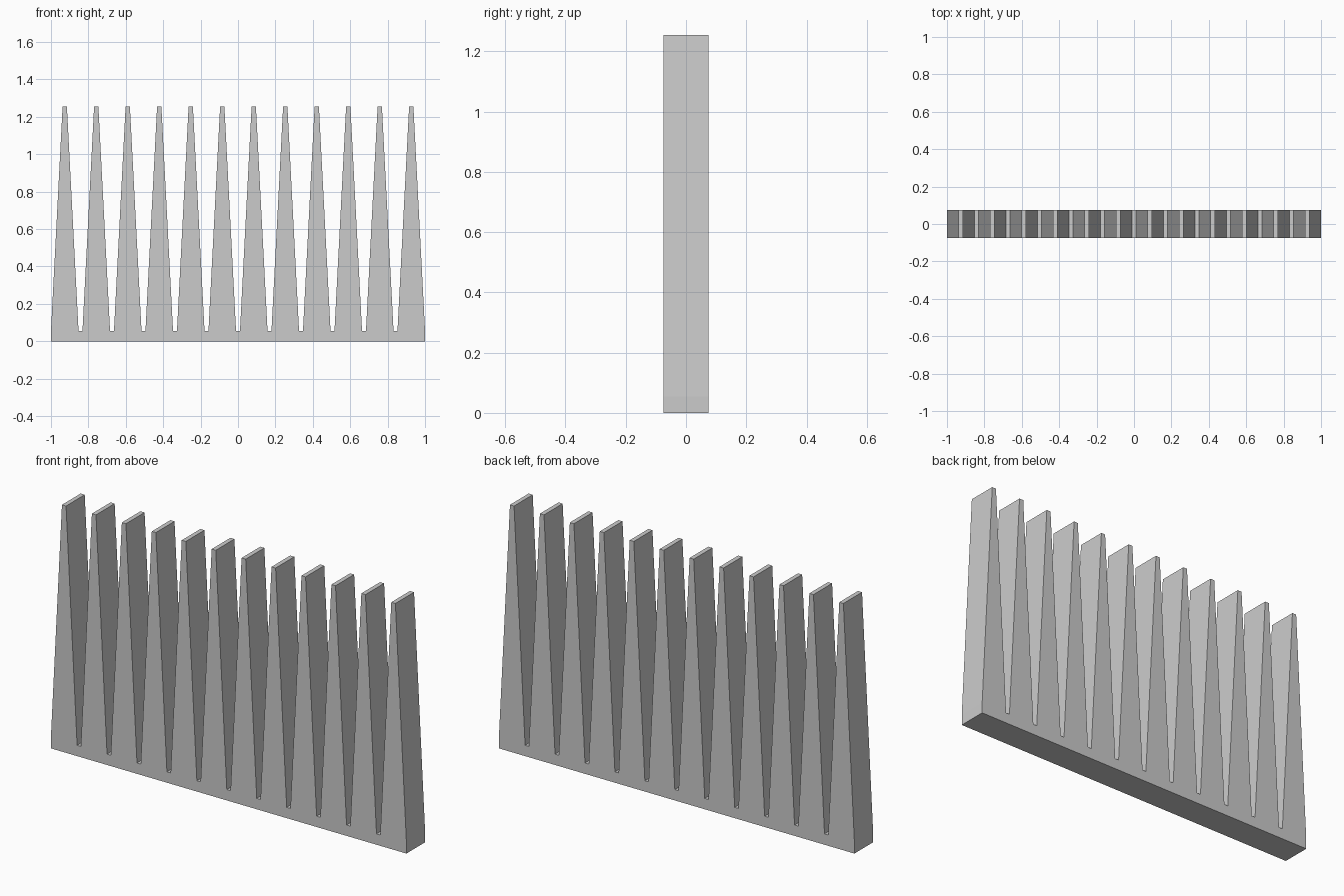
import bpy, bmesh
from mathutils import Vector

if "Cube" in bpy.data.objects:
    bpy.data.objects.remove(bpy.data.objects["Cube"])

TEETH = 12
PITCH = 2 / (TEETH - 1 + 0.875)      # spacing of tooth centres
HALF_DEPTH = 0.075
BASE_Z, TIP_Z = 0.055, 1.255
FIRST = -PITCH * (TEETH - 1) / 2
HALF_ROOT = 1 + FIRST                # outer teeth end flush with the base
HALF_TIP = 0.0115

# Comb outline: base strip, then tapered flat-tipped teeth from left to right
outline = [(1, 0), (-1, 0)]
for i in range(TEETH):
    c = FIRST + i * PITCH
    outline += [(c - HALF_ROOT, BASE_Z), (c - HALF_TIP, TIP_Z),
                (c + HALF_TIP, TIP_Z), (c + HALF_ROOT, BASE_Z)]

# Extrude the outline through the depth
bm = bmesh.new()
face = bm.faces.new([bm.verts.new((x, -HALF_DEPTH, z)) for x, z in outline])
result = bmesh.ops.extrude_face_region(bm, geom=[face], use_keep_orig=True)
moved = [g for g in result["geom"] if isinstance(g, bmesh.types.BMVert)]
bmesh.ops.translate(bm, verts=moved, vec=Vector((0, 2 * HALF_DEPTH, 0)))
bmesh.ops.recalc_face_normals(bm, faces=bm.faces)

mesh = bpy.data.meshes.new("toothed_strip")
bm.to_mesh(mesh)
bm.free()
strip = bpy.data.objects.new("toothed_strip", mesh)
bpy.context.collection.objects.link(strip)
